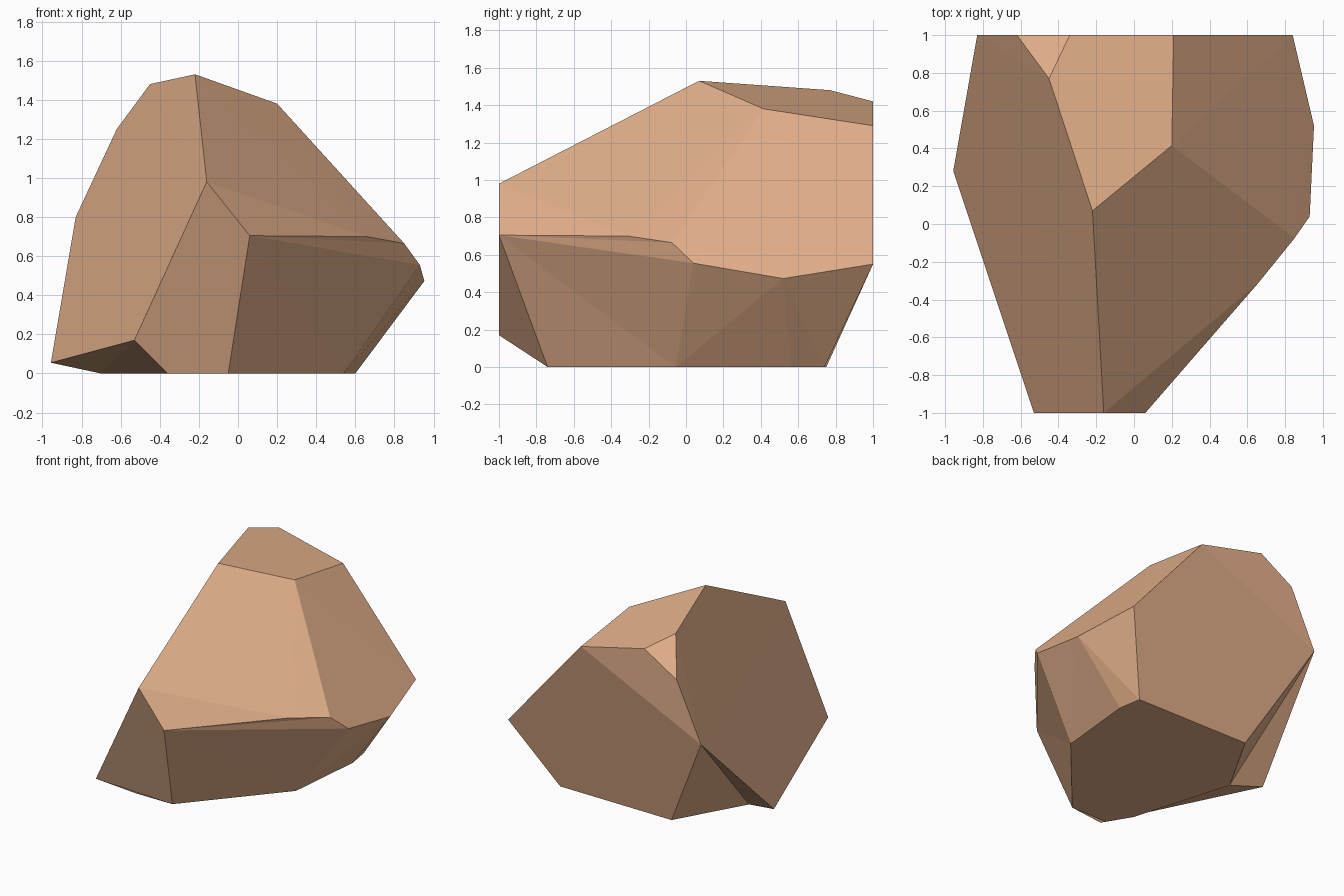
import bpy, bmesh

if "Cube" in bpy.data.objects:
    bpy.data.objects.remove(bpy.data.objects["Cube"])

# Corner points of the faceted boulder
P = {
    # crown
    'A': (-.22, .07, 1.53), 'B': (-.45, .77, 1.48), 'C': (.20, .415, 1.38),
    # back rim
    'D': (-.34, 1, 1.42), 'E': (-.62, 1, 1.25), 'F': (-.83, 1, .80),
    'G': (.21, 1, 1.29), 'H': (.84, 1, .55),
    # right shoulder
    'I': (.953, .52, .473), 'J': (.93, .04, .555), 'K': (.85, -.075, .665), 'L': (.66, -.31, .70),
    # front rim
    'M': (.06, -1, .705), 'N': (-.16, -1, .98), 'O': (-.53, -1, .17),
    # left corner
    'P': (-.957, .28, .055),
    # footprint
    'Q': (-.05, -.74, 0), 'R': (-.36, -.74, 0), 'S': (-.47, -.56, 0), 'T': (-.70, .22, 0),
    'U': (-.40, .75, 0), 'V': (.57, .74, 0), 'W': (.60, .56, 0), 'X': (.54, -.055, 0),
}

bm = bmesh.new()
v = {k: bm.verts.new(co) for k, co in P.items()}
bmesh.ops.convex_hull(bm, input=list(bm.verts))


def recut(region, polygons):
    """Replace the hull facets spanning a region with slightly hollow polygons."""
    inside = {v[k] for k in region}
    old = [f for f in bm.faces if all(c in inside for c in f.verts)]
    bmesh.ops.delete(bm, geom=old, context='FACES_ONLY')
    for poly in polygons:
        bm.faces.new([v[k] for k in poly])


# Faces undercut towards the ground: front, back, lower left, left rear, right
recut('NORQM', ['NORQM'])
recut('GDEFUVH', ['GDEF', 'GFUVH'])
recut('PTSRO', ['PTO', 'TSO', 'SRO'])
recut('FPTU', ['FPT', 'FTU'])
recut('MQXJ', ['MQX', 'MXJ'])
recut('MLKJ', ['MLK', 'MKJ'])
loose = [e for e in bm.edges if not e.link_faces]
bmesh.ops.delete(bm, geom=loose, context='EDGES')
bmesh.ops.holes_fill(bm, edges=[e for e in bm.edges if e.is_boundary], sides=0)
bmesh.ops.recalc_face_normals(bm, faces=list(bm.faces))

mesh = bpy.data.meshes.new("boulder")
bm.to_mesh(mesh)
bm.free()

# Single sandy brown colour
mat = bpy.data.materials.new("sandy brown stone")
mat.diffuse_color = (.78, .44, .26, 1)
mat.use_nodes = True
mat.node_tree.nodes["Principled BSDF"].inputs["Base Color"].default_value = mat.diffuse_color
mesh.materials.append(mat)
bpy.context.collection.objects.link(bpy.data.objects.new("boulder", mesh))
